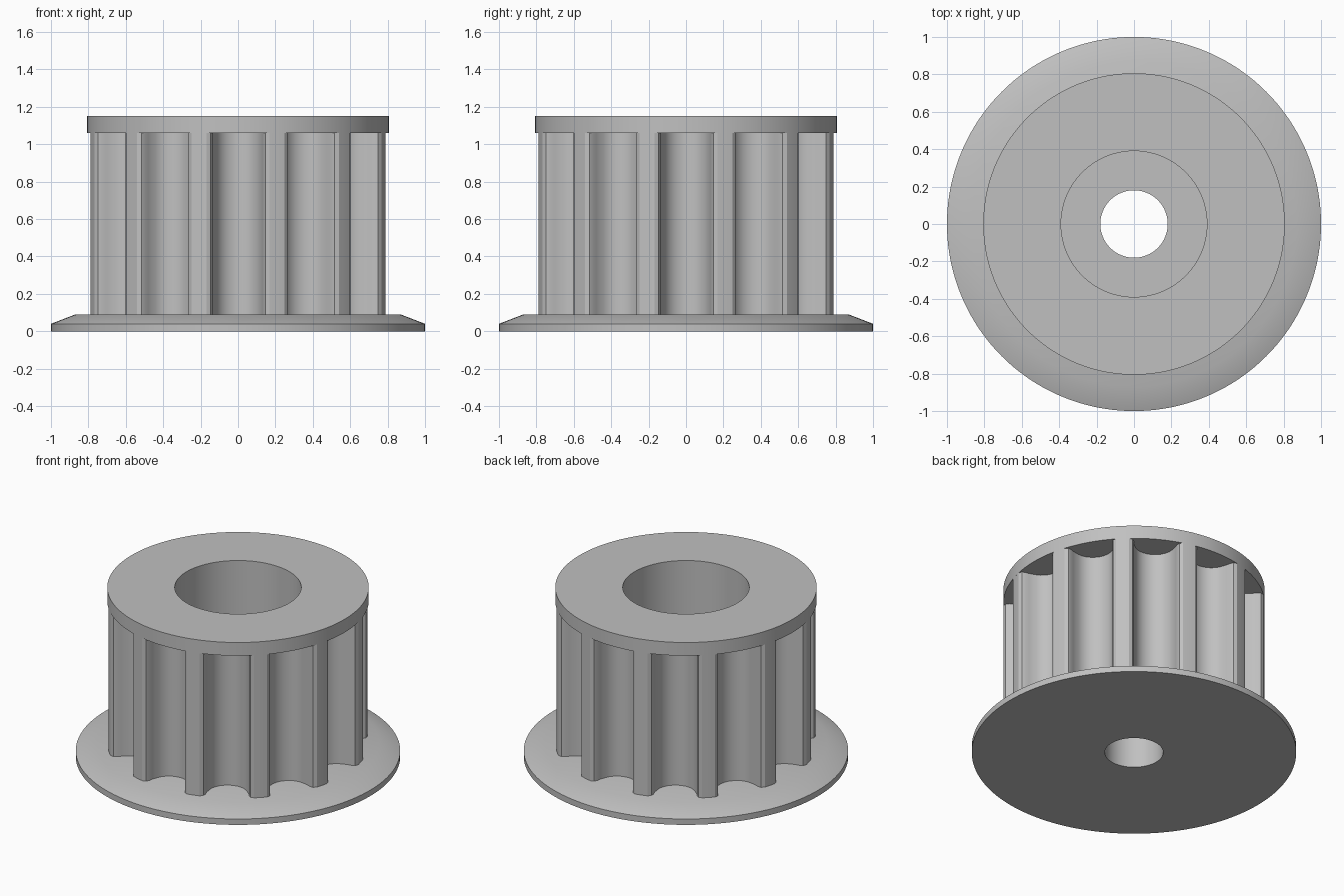
import bpy
import bmesh
import math

cube = bpy.data.objects.get("Cube")
if cube:
    bpy.data.objects.remove(cube)

TEETH = 12
STEPS = 24                  # outline points per tooth
COUNT = TEETH * STEPS
R = 0.806                   # outer radius of teeth and rim
BORE, POCKET = 0.18, 0.39
BASE_TOP, TOOTH_TOP, TOP, POCKET_FLOOR = 0.09, 1.06, 1.15, 0.45

grey = bpy.data.materials.new("plain grey")
grey.use_nodes = True
colour = (0.53, 0.53, 0.53, 1)
grey.diffuse_color = colour
grey.node_tree.nodes["Principled BSDF"].inputs["Base Color"].default_value = colour


def circle(radius):
    return [(radius * math.cos(2 * math.pi * i / COUNT),
             radius * math.sin(2 * math.pi * i / COUNT)) for i in range(COUNT)]


def toothed_outline():
    # Half of a rounded belt groove: (offset from centre, depth)
    half = [(0.169, 0), (0.146, 0.008), (0.135, 0.029), (0.131, 0.054),
            (0.123, 0.077), (0.114, 0.100), (0.102, 0.122), (0.081, 0.144),
            (0.056, 0.160), (0.029, 0.169)]
    groove = [(-u, d) for u, d in half] + [(0, 0.173)] + half[::-1]
    lip = math.sqrt(R * R - half[0][0] ** 2)
    polar = [(math.atan2(u, lip - d), math.hypot(u, lip - d)) for u, d in groove]
    # Crest of the tooth
    polar += [(math.radians(a), R) for a in (13.5, 15, 16.5)]
    points = []
    for tooth in range(TEETH):
        turn = 2 * math.pi * tooth / TEETH
        points += [(r * math.cos(a + turn), r * math.sin(a + turn)) for a, r in polar]
    # Line up the first point with the circles
    shift = len(half)
    return points[shift:] + points[:shift]


def loft(name, sections):
    """Closed solid through a loop of (outline, height) sections."""
    bm = bmesh.new()
    rings = [[bm.verts.new((x, y, z)) for x, y in outline] for outline, z in sections]
    for k, lower in enumerate(rings):
        upper = rings[(k + 1) % len(rings)]
        for i in range(COUNT):
            j = (i + 1) % COUNT
            bm.faces.new((lower[i], lower[j], upper[j], upper[i]))
    bmesh.ops.recalc_face_normals(bm, faces=bm.faces)
    mesh = bpy.data.meshes.new(name)
    bm.to_mesh(mesh)
    bm.free()
    mesh.materials.append(grey)
    obj = bpy.data.objects.new(name, mesh)
    bpy.context.collection.objects.link(obj)
    bpy.ops.object.select_all(action="DESELECT")
    obj.select_set(True)
    bpy.context.view_layer.objects.active = obj
    bpy.ops.object.shade_smooth_by_angle(angle=math.radians(30))
    return obj


# Wide bottom flange with a sloped upper edge
loft("base_flange", [(circle(BORE), 0), (circle(1), 0), (circle(1), 0.04),
                     (circle(0.87), BASE_TOP), (circle(BORE), BASE_TOP)])

# Grooved core with a narrow bore opening into a wide pocket
teeth = toothed_outline()
loft("toothed_core", [(teeth, BASE_TOP), (teeth, TOOTH_TOP),
                      (circle(POCKET), TOOTH_TOP), (circle(POCKET), POCKET_FLOOR),
                      (circle(BORE), POCKET_FLOOR), (circle(BORE), BASE_TOP)])

# Thin rim closing the grooves at the top
loft("top_rim", [(circle(POCKET), TOOTH_TOP), (circle(R), TOOTH_TOP),
                 (circle(R), TOP), (circle(POCKET), TOP)])
